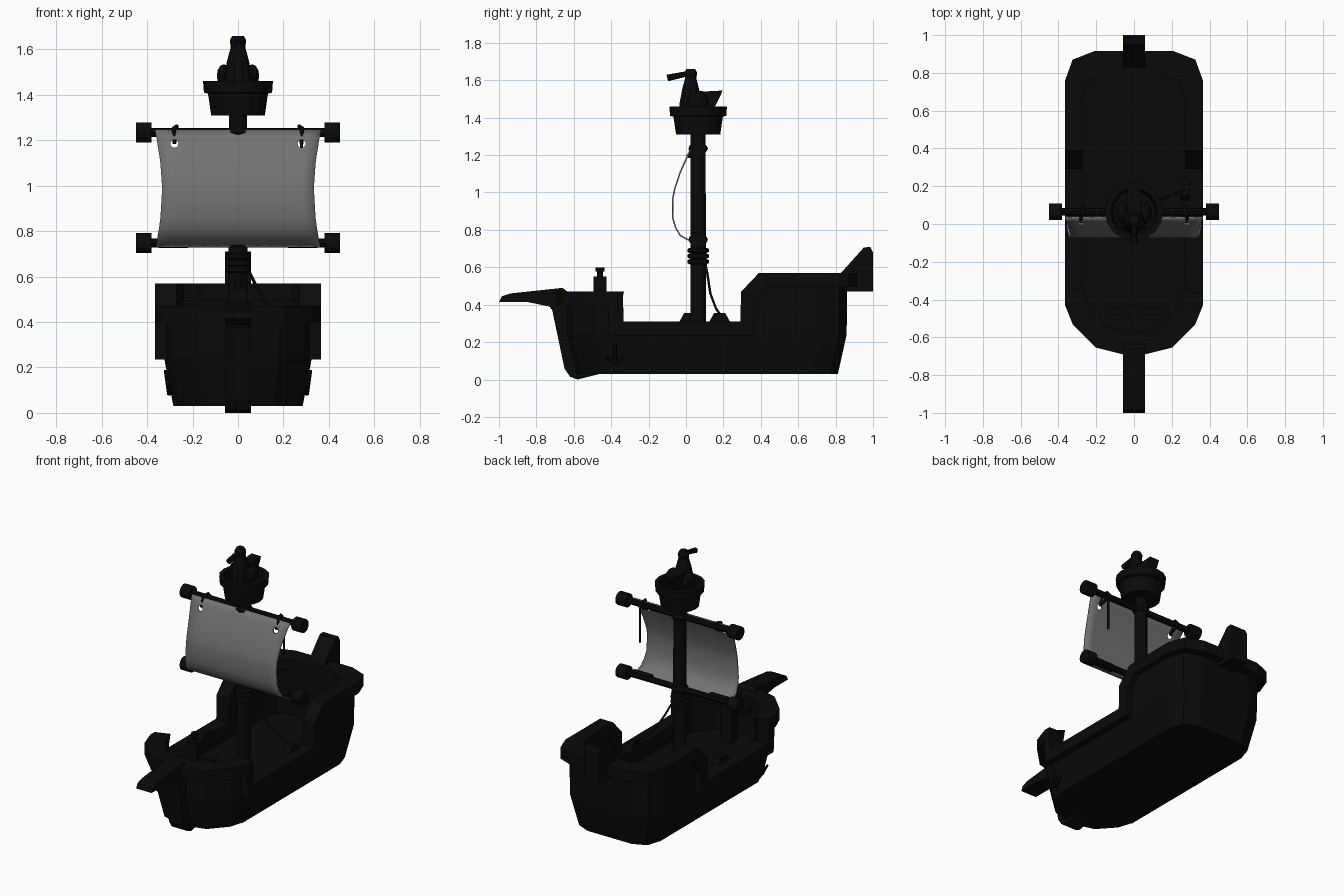
import bpy, bmesh, math
from mathutils import Vector

if "Cube" in bpy.data.objects:
    bpy.data.objects.remove(bpy.data.objects["Cube"], do_unlink=True)


def material(name, value):
    m = bpy.data.materials.new(name)
    m.use_nodes = True
    colour = (value, value, value, 1)
    m.diffuse_color = colour
    m.node_tree.nodes["Principled BSDF"].inputs["Base Color"].default_value = colour
    return m


BLACK = material("black plastic", 0.003)
GREY = material("grey sailcloth", 0.17)
MAST_Y = 0.065


def finish(name, bm, mat=BLACK):
    bmesh.ops.recalc_face_normals(bm, faces=bm.faces)
    mesh = bpy.data.meshes.new(name)
    bm.to_mesh(mesh)
    bm.free()
    mesh.materials.append(mat)
    ob = bpy.data.objects.new(name, mesh)
    bpy.context.collection.objects.link(ob)
    return ob


def loft(name, rings, caps=True, close=False):
    """Bridge equal rings of points into a skin."""
    bm = bmesh.new()
    rows = [[bm.verts.new(p) for p in ring] for ring in rings]
    pairs = list(zip(rows, rows[1:]))
    if close:
        pairs.append((rows[-1], rows[0]))
    for a, b in pairs:
        for i in range(len(a)):
            j = (i + 1) % len(a)
            bm.faces.new((a[i], a[j], b[j], b[i]))
    if caps and not close:
        bm.faces.new(rows[0])
        bm.faces.new(rows[-1])
    return finish(name, bm)


def turned(name, profile, centre=(0, MAST_Y), sides=12):
    """Revolve (radius, z) pairs about an upright axis."""
    rings = [[(centre[0] + r * math.cos(2 * math.pi * i / sides),
               centre[1] + r * math.sin(2 * math.pi * i / sides), z)
              for i in range(sides)] for r, z in profile]
    return loft(name, rings)


def rod(name, a, b, r1, r2=None, sides=8):
    a, b = Vector(a), Vector(b)
    bm = bmesh.new()
    bmesh.ops.create_cone(bm, cap_ends=True, segments=sides, radius1=r1,
                          radius2=r1 if r2 is None else r2, depth=(b - a).length)
    bm.transform((b - a).to_track_quat('Z', 'Y').to_matrix().to_4x4())
    bmesh.ops.translate(bm, verts=bm.verts, vec=(a + b) / 2)
    return finish(name, bm)


def box(name, centre, size):
    bm = bmesh.new()
    bmesh.ops.create_cube(bm, size=1)
    bmesh.ops.scale(bm, verts=bm.verts, vec=size)
    bmesh.ops.translate(bm, verts=bm.verts, vec=centre)
    return finish(name, bm)


def slab(name, profile, half):
    """Extrude a (y, z) side profile across x."""
    return loft(name, [[(x, y, z) for y, z in profile] for x in (-half, half)])


def ball(name, centre, scale):
    bm = bmesh.new()
    bmesh.ops.create_uvsphere(bm, u_segments=10, v_segments=6, radius=1)
    bmesh.ops.scale(bm, verts=bm.verts, vec=scale)
    bmesh.ops.translate(bm, verts=bm.verts, vec=centre)
    return finish(name, bm)


def rope(name, points, r):
    curve = bpy.data.curves.new(name, 'CURVE')
    curve.dimensions = '3D'
    curve.bevel_depth = r
    curve.bevel_resolution = 1
    s = curve.splines.new('POLY')
    s.points.add(len(points) - 1)
    for p, co in zip(s.points, points):
        p.co = (*co, 1)
    curve.materials.append(BLACK)
    ob = bpy.data.objects.new(name, curve)
    bpy.context.collection.objects.link(ob)


# Hull stations from bow to stern: x, y, rail top, y of rail underside
BOW, WAIST, STERN = 0.47, 0.31, 0.57
half = [(0.06, -0.69, BOW, -0.69), (0.2, -0.655, BOW, -0.655), (0.325, -0.53, BOW, -0.53),
        (0.365, -0.41, BOW, -0.43), (0.365, -0.365, BOW, -0.42), (0.365, -0.36, WAIST, -0.41),
        (0.365, 0.29, WAIST, 0.36), (0.365, 0.295, 0.47, 0.37), (0.365, 0.39, STERN, 0.43),
        (0.365, 0.76, STERN, 0.76), (0.325, 0.87, STERN, 0.87), (0.21, 0.915, STERN, 0.915)]
stations = half + [(-x, y, t, u) for x, y, t, u in reversed(half)]
MID = 0.1125


def outline(sx, sy, height, under=False):
    ring = []
    for x, y, top, low in stations:
        yy = low if under else y
        # steps keep their place along the straight sides
        if abs(y) > 0.4:
            yy = MID + (yy - MID) * sy
        ring.append((x * sx, yy, height(top)))
    return ring


loft("hull", [outline(0.78, 0.872, lambda t: 0.03),
              outline(0.89, 0.93, lambda t: 0.24),
              outline(0.91, 0.935, lambda t: t - 0.02),
              outline(0.77, 0.86, lambda t: t - 0.02),
              outline(0.75, 0.85, lambda t: 0.2)])
loft("gunwale", [outline(1, 1, lambda t: t),
                 outline(1, 1, lambda t: t - 0.075, True),
                 outline(0.74, 0.85, lambda t: t - 0.075, True),
                 outline(0.74, 0.85, lambda t: t)], close=True)

# Stem with figurehead spar, and the post at the stern
slab("bow_stem", [(-0.46, 0.03), (-0.58, 0.0), (-0.62, 0.015), (-0.65, 0.06), (-0.715, 0.37),
                  (-0.73, 0.39), (-0.85, 0.415), (-1.0, 0.415), (-0.985, 0.445), (-0.94, 0.46),
                  (-0.66, 0.49), (-0.635, 0.47), (-0.58, 0.2)], 0.058)
slab("stern_post", [(0.82, 0.47), (0.82, 0.56), (0.95, 0.705), (0.985, 0.71), (1.0, 0.68),
                    (1.0, 0.47)], 0.058)

# Bitt post on the foredeck
box("bitt_base", (0, -0.46, 0.375), (0.08, 0.07, 0.35))
box("bitt_bar", (0, -0.46, 0.44), (0.3, 0.04, 0.04))
rod("bitt_neck", (0, -0.46, 0.54), (0, -0.46, 0.6), 0.016)
rod("bitt_cap", (0, -0.46, 0.578), (0, -0.46, 0.6), 0.023)

# Mast and collars
turned("mast", [(0.042, 0.2), (0.04, 1.33)])
for z in (0.63, 0.66, 0.69):
    turned("mast_collar", [(0.045, z - 0.014), (0.057, z - 0.008), (0.057, z + 0.008),
                           (0.045, z + 0.014)])

# Crow's nest, a hollow tapering tub with a rim
turned("lookout_tub", [(0.118, 1.31), (0.132, 1.405), (0.15, 1.41), (0.154, 1.46),
                       (0.125, 1.46), (0.11, 1.36)], sides=16)

# Figure in the tub: body, spyglass, tail and wings
turned("figure_body", [(0.075, 1.36), (0.062, 1.48), (0.048, 1.55), (0.032, 1.61),
                       (0.036, 1.64), (0.025, 1.66)], (0, 0.025), 10)
rod("figure_spyglass", (0, 0.03, 1.64), (0, -0.1, 1.612), 0.013, 0.018)
slab("figure_tail", [(0.04, 1.4), (0.03, 1.55), (0.1, 1.54), (0.195, 1.545), (0.185, 1.52),
                     (0.15, 1.45)], 0.035)
for s in (-1, 1):
    ball("figure_wing", (s * 0.062, 0.06, 1.485), (0.033, 0.06, 0.05))

# Yards with barrel ends and sail lashings
for z, name in ((1.235, "upper"), (0.748, "lower")):
    rod(name + "_yard", (-0.4, MAST_Y, z), (0.4, MAST_Y, z), 0.02)
    ball(name + "_yard_clamp", (0, MAST_Y, z), (0.055, 0.052, 0.032))
    for s in (-1, 1):
        rod(name + "_yard_end", (s * 0.38, MAST_Y, z), (s * 0.45, MAST_Y, z), 0.044, sides=12)
for s in (-1, 1):
    rod("lower_lashing", (s * 0.22, MAST_Y - 0.01, 0.752), (s * 0.35, MAST_Y - 0.01, 0.752), 0.026)
    rope("upper_lashing", [(s * 0.28, 0.015, 1.185), (s * 0.282, 0.03, 1.255),
                           (s * 0.27, 0.07, 1.262), (s * 0.27, 0.095, 1.235),
                           (s * 0.275, 0.05, 1.205), (s * 0.28, 0.005, 1.195)], 0.009)
rope("hanging_line", [(0.28, 0.09, 1.22), (0.28, 0.09, 0.99)], 0.007)

# Billowing sail with sides drawn in
profile = [(0.035, 1.245), (0.015, 1.21), (-0.03, 1.11), (-0.06, 1.02), (-0.07, 0.97),
           (-0.07, 0.86), (-0.055, 0.81), (-0.03, 0.77), (0.015, 0.745), (0.04, 0.735)]
bm = bmesh.new()
columns = 12
grid = []
for y, z in profile:
    w = 0.335 + 0.03 * abs((z - 0.98) / 0.26) ** 2
    grid.append([bm.verts.new((w * (2 * i / columns - 1), y, z)) for i in range(columns + 1)])
for a, b in zip(grid, grid[1:]):
    for i in range(columns):
        bm.faces.new((a[i], b[i], b[i + 1], a[i + 1]))
sail = finish("sail", bm, GREY)
solid = sail.modifiers.new("thickness", 'SOLIDIFY')
solid.thickness = 0.008
solid.offset = 0
for s in (-1, 1):
    cutter = rod("eyelet_cutter", (s * 0.28, -0.1, 1.185), (s * 0.28, 0.1, 1.185), 0.018, sides=12)
    cutter.hide_render = True
    cutter.hide_viewport = True
    cut = sail.modifiers.new("eyelet", 'BOOLEAN')
    cut.object = cutter
    cut.operation = 'DIFFERENCE'
bpy.context.view_layer.objects.active = sail
sail.select_set(True)
bpy.ops.object.shade_smooth_by_angle(angle=math.radians(40))

# Cleats on the gunwale and the line made fast to one of them
for x, y in ((0.27, 0.18), (-0.27, 0.02)):
    slab_y = [(y - 0.055, WAIST), (y - 0.03, 0.355), (y + 0.03, 0.355), (y + 0.055, WAIST)]
    cleat = slab("cleat", slab_y, 0.025)
    cleat.location.x = x
rope("stay_line", [(0.04, 0.1, 0.64), (0.08, 0.115, 0.56), (0.14, 0.13, 0.46),
                   (0.22, 0.16, 0.38), (0.27, 0.18, 0.35)], 0.007)

# Anchors hung on the bow quarters
for s in (-1, 1):
    rod("anchor_shank", (s * 0.3, -0.38, 0.08), (s * 0.315, -0.38, 0.19), 0.012)
    for d in (-1, 1):
        rod("anchor_arm", (s * 0.3, -0.38, 0.085), (s * 0.307, -0.38 + d * 0.05, 0.125), 0.012, 0.006)
